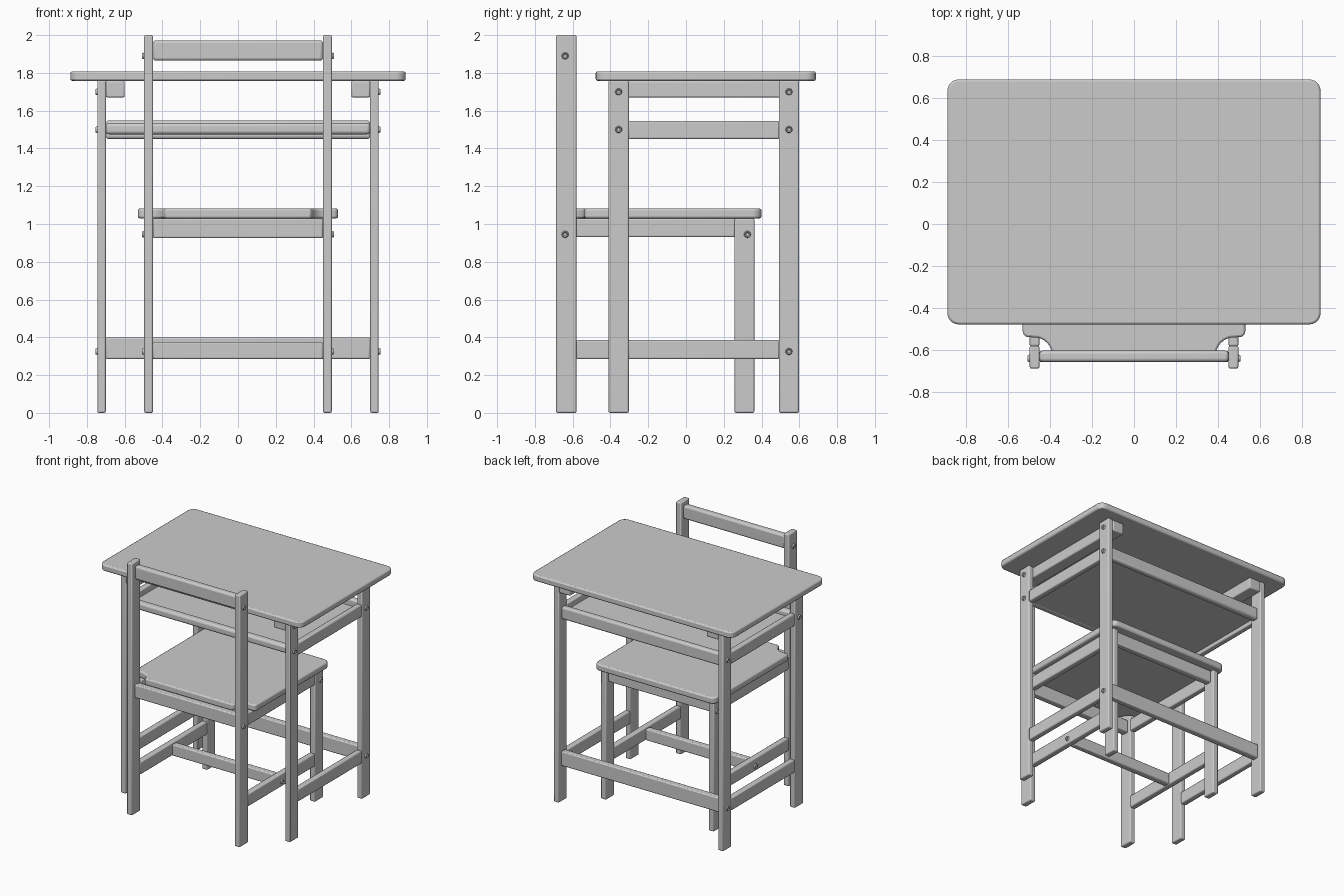
import bpy, bmesh, math
from mathutils import Matrix

if "Cube" in bpy.data.objects:
    bpy.data.objects.remove(bpy.data.objects["Cube"])

grey = bpy.data.materials.new("plain grey")
grey.diffuse_color = (0.6, 0.6, 0.6, 1)
grey.use_nodes = True
grey.node_tree.nodes["Principled BSDF"].inputs["Base Color"].default_value = grey.diffuse_color


def finish(bm, name, bevel=0.0, segs=2):
    bmesh.ops.recalc_face_normals(bm, faces=bm.faces)
    me = bpy.data.meshes.new(name)
    bm.to_mesh(me)
    bm.free()
    ob = bpy.data.objects.new(name, me)
    bpy.context.collection.objects.link(ob)
    me.materials.append(grey)
    if bevel:
        m = ob.modifiers.new("soft edges", 'BEVEL')
        m.width, m.segments, m.limit_method = bevel, segs, 'ANGLE'
        m.angle_limit = math.radians(40)
    bpy.context.view_layer.objects.active = ob
    ob.select_set(True)
    bpy.ops.object.shade_smooth_by_angle(angle=math.radians(35))
    ob.select_set(False)
    return ob


def box(name, x, y, z, bevel=0.008, segs=2):
    bm = bmesh.new()
    c = [(a + b) / 2 for a, b in (x, y, z)]
    s = [b - a for a, b in (x, y, z)]
    bmesh.ops.create_cube(bm, size=1, matrix=Matrix.Translation(c) @ Matrix.Diagonal((*s, 1)))
    return finish(bm, name, bevel, segs)


def plate(name, outline, z0, z1, bevel):
    bm = bmesh.new()
    f = bm.faces.new([bm.verts.new((x, y, z0)) for x, y in outline])
    r = bmesh.ops.extrude_face_region(bm, geom=[f])
    bmesh.ops.translate(bm, vec=(0, 0, z1 - z0),
                        verts=[v for v in r["geom"] if isinstance(v, bmesh.types.BMVert)])
    return finish(bm, name, bevel)


def arc(cx, cy, r, a0, a1, n=6):
    return [(cx + r * math.cos(math.radians(a0 + (a1 - a0) * i / n)),
             cy + r * math.sin(math.radians(a0 + (a1 - a0) * i / n))) for i in range(n + 1)]


def mirrored(half):
    # right half outline, from back centre to front centre
    return half + [(-x, y) for x, y in reversed(half)]


def pair(name, x, y, z, bevel=0.008):
    box("right_" + name, x, y, z, bevel)
    box("left_" + name, (-x[1], -x[0]), y, z, bevel)


def screws(name, x, spots):
    # domed screw heads with a small recess, on the outer side of the legs
    for s in (-1, 1):
        for i, (y, z) in enumerate(spots):
            bm = bmesh.new()
            mat = Matrix.Translation((s * (x + 0.003), y, z)) @ Matrix.Rotation(s * math.pi / 2, 4, 'Y')
            bmesh.ops.create_cone(bm, cap_ends=True, segments=16, radius1=0.02, radius2=0.014,
                                  depth=0.014, matrix=mat)
            top = [f for f in bm.faces if f.normal.x * s > 0.9]
            bmesh.ops.inset_region(bm, faces=top, thickness=0.006)
            bmesh.ops.translate(bm, vec=(-s * 0.006, 0, 0), verts=list({v for f in top for v in f.verts}))
            finish(bm, f"{name}_{'right' if s > 0 else 'left'}_{i}")


# Desk top
plate("desk_top", mirrored(arc(0.835, -0.425, 0.053, -90, 0) + arc(0.835, 0.635, 0.053, 0, 90)),
      1.758, 1.808, 0.01)
# Desk legs and side rails
LX = (0.70, 0.745)
pair("desk_front_leg", LX, (-0.41, -0.303), (0, 1.76))
pair("desk_rear_leg", LX, (0.492, 0.598), (0, 1.76))
pair("desk_top_bearer", (0.60, 0.70), (-0.41, 0.598), (1.67, 1.758))
pair("desk_shelf_side_rail", LX, (-0.305, 0.494), (1.45, 1.545))
pair("desk_low_side_rail", LX, (-0.305, 0.494), (0.285, 0.385))
# Desk cross rails and shelf
box("desk_front_rail", (-0.70, 0.70), (-0.385, -0.325), (1.475, 1.535), 0.018, 4)
box("desk_rear_rail", (-0.70, 0.70), (0.52, 0.57), (1.45, 1.548), 0.015, 3)
box("desk_low_rear_rail", (-0.70, 0.70), (0.52, 0.57), (0.285, 0.40))
box("desk_shelf", (-0.70, 0.70), (-0.34, 0.53), (1.478, 1.495), 0)
screws("desk_screw", 0.745, [(-0.357, 1.70), (0.545, 1.70), (-0.357, 1.50), (0.545, 1.50), (0.545, 0.325)])

# Chair legs
CX = (0.45, 0.497)
pair("chair_back_leg", CX, (-0.688, -0.58), (0, 2.0))
pair("chair_front_leg", CX, (0.257, 0.362), (0, 1.03))
# Seat aprons, stretchers and backrest
pair("seat_side_apron", CX, (-0.582, 0.259), (0.93, 1.03))
pair("chair_side_stretcher", CX, (-0.582, 0.259), (0.285, 0.385))
box("chair_cross_stretcher", (-0.45, 0.45), (-0.185, -0.135), (0.285, 0.375))
box("seat_rear_apron", (-0.45, 0.45), (-0.658, -0.605), (0.925, 1.03))
box("seat_front_apron", (-0.45, 0.45), (0.285, 0.335), (0.93, 1.03))
box("backrest", (-0.45, 0.45), (-0.656, -0.603), (1.865, 1.972), 0.015, 3)
# Seat board, scooped at the back corners to clear the legs
seat = ([(0.385, -0.62)] + arc(0.475, -0.625, 0.085, 160, 90) + arc(0.50, -0.51, 0.03, -70, 0, 4)
        + arc(0.48, 0.35, 0.05, 0, 90))
plate("seat", mirrored(seat), 1.03, 1.082, 0.01)
screws("chair_screw", 0.497, [(-0.64, 1.89), (-0.64, 0.945), (0.325, 0.945), (-0.16, 0.325)])
